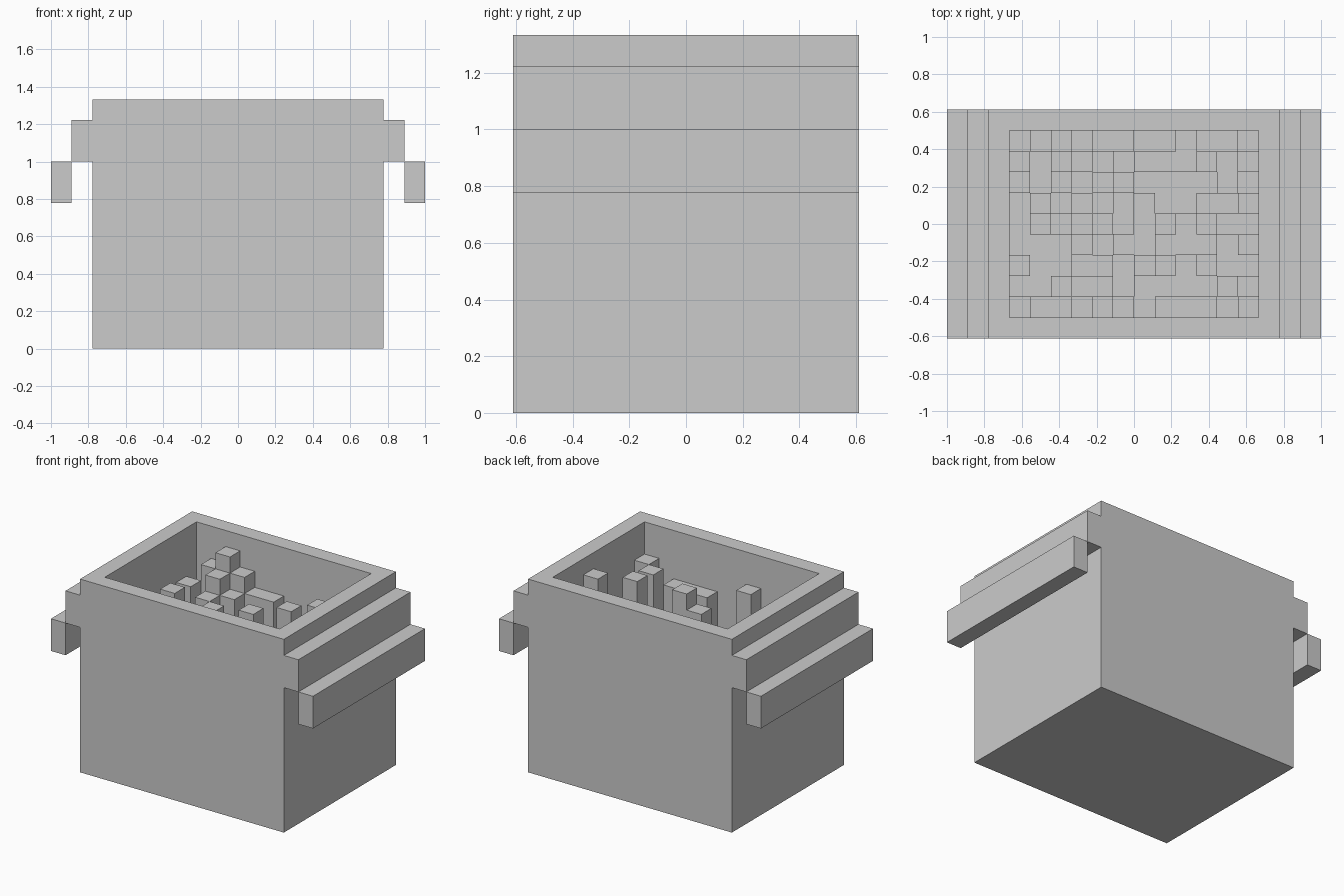
import bpy, bmesh, random

if "Cube" in bpy.data.objects:
    bpy.data.objects.remove(bpy.data.objects["Cube"])

U = 1 / 9                      # one block
random.seed(7)


def finish(name, bm):
    bmesh.ops.remove_doubles(bm, verts=bm.verts, dist=1e-5)
    bmesh.ops.recalc_face_normals(bm, faces=bm.faces)
    mesh = bpy.data.meshes.new(name)
    bm.to_mesh(mesh)
    bm.free()
    ob = bpy.data.objects.new(name, mesh)
    bpy.context.collection.objects.link(ob)
    return ob


def add_box(bm, lo, hi):
    vs = bmesh.ops.create_cube(bm, size=1)["verts"]
    for v in vs:
        v.co = [(hi[i] if v.co[i] > 0 else lo[i]) * U for i in range(3)]


# Pot body with an open cavity reaching down to the lowest filling level
FLOOR = 5
bm = bmesh.new()
add_box(bm, (-7, -5.5, 0), (7, 5.5, 12))
bm.faces.ensure_lookup_table()
top = max(bm.faces, key=lambda f: f.calc_center_median().z)
bm.normal_update()
bmesh.ops.inset_region(bm, faces=[top], thickness=U, use_even_offset=True)
new = bmesh.ops.extrude_discrete_faces(bm, faces=[top])["faces"][0]
for v in new.verts:
    v.co.z = FLOOR * U
bm.faces.remove(new)           # the filling closes the cavity
finish("pot_body", bm)

# Stepped handles on both sides
for side, s in (("left", -1), ("right", 1)):
    for part, x, z in (("handle_bracket", 7, 9), ("handle_grip", 8, 7)):
        bm = bmesh.new()
        a, b = sorted((s * x, s * (x + 1)))
        add_box(bm, (a, -5.5, z), (b, 5.5, z + 2))
        finish(f"{side}_{part}", bm)

# Blocky filling: tall columns seen above the rim, lower random ones elsewhere
tall = {
    11: [(-3.5, 4), (3.5, 0), (5.5, 1)],
    10: [(-4.5, 4), (-2.5, 4), (-3.5, 3), (-4.5, 0), (3.5, 3),
         (5.5, -4), (4.5, -3), (1.5, -2), (-1.5, -4)],
    9: [(-1.5, 4), (-0.5, 4), (-5.5, 3), (-0.5, 2), (-2.5, 3), (-3.5, 2),
        (-2.5, 1), (1.5, -4), (0.5, -2), (3.5, -4), (2.5, -4)],
}
heights = {}
for i in range(12):
    for j in range(-4, 5):
        limit = int(12 - 0.563 * (abs(j) + 4.5))
        heights[i - 5.5, j] = random.randint(FLOOR, limit)
for h, cells in tall.items():
    for c in cells:
        heights[c] = h

bm = bmesh.new()


def quad(*pts):
    bm.faces.new([bm.verts.new([c * U for c in p]) for p in pts])


for (x, y), h in heights.items():
    x0, x1, y0, y1 = x - .5, x + .5, y - .5, y + .5
    quad((x0, y0, h), (x1, y0, h), (x1, y1, h), (x0, y1, h))
    # vertical steps to the next column along each axis, facing the lower side
    for n, (a, b) in (((x + 1, y), ((x1, y0), (x1, y1))),
                      ((x, y + 1), ((x1, y1), (x0, y1)))):
        k = heights.get(n, h)
        if k != h:
            quad((*a, k), (*b, k), (*b, h), (*a, h))
mesh = bpy.data.meshes.new("filling")
bm.to_mesh(mesh)
bm.free()
bpy.context.collection.objects.link(bpy.data.objects.new("filling", mesh))
